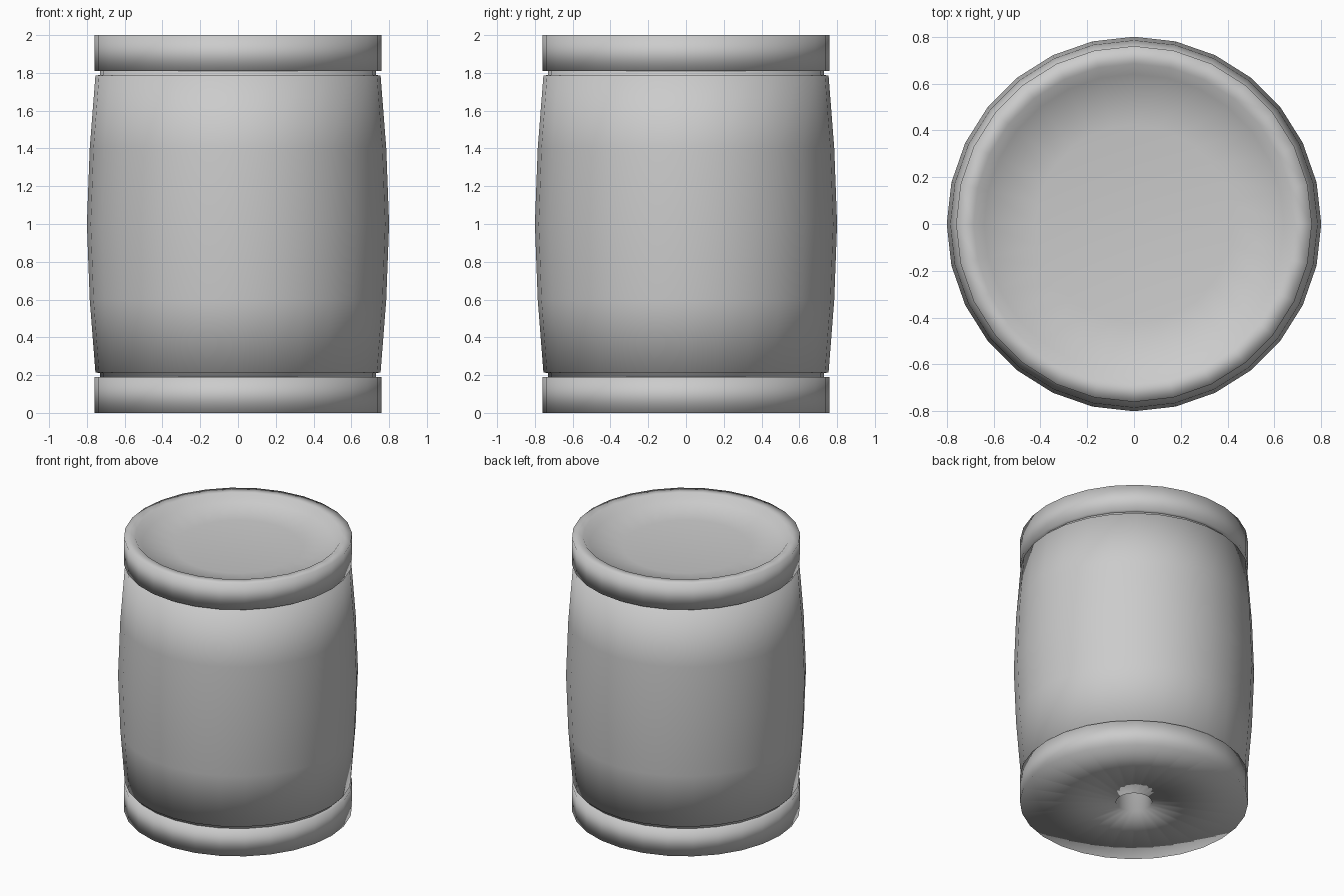
import bpy
import math

SIDES = 28

cube = bpy.data.objects.get("Cube")
if cube:
    bpy.data.objects.remove(cube, do_unlink=True)

grey = bpy.data.materials.new("plain_grey")
grey.use_nodes = True
colour = (0.6, 0.6, 0.6, 1)
grey.diffuse_color = colour
grey.node_tree.nodes["Principled BSDF"].inputs["Base Color"].default_value = colour


def lathe(name, profile):
    """Turn a bottom-to-top (radius, height) profile about z, capping its open ends."""
    verts, faces = [], []
    for r, z in profile:
        for i in range(SIDES):
            a = math.tau * i / SIDES
            verts.append((r * math.cos(a), r * math.sin(a), z))
    for k in range(len(profile) - 1):
        for i in range(SIDES):
            j = (i + 1) % SIDES
            lo, hi = k * SIDES, (k + 1) * SIDES
            faces.append((lo + i, lo + j, hi + j, hi + i))
    last = (len(profile) - 1) * SIDES
    faces.append(tuple(reversed(range(SIDES))))
    faces.append(tuple(range(last, last + SIDES)))
    mesh = bpy.data.meshes.new(name)
    mesh.from_pydata(verts, [], faces)
    mesh.materials.append(grey)
    mesh.shade_smooth()
    obj = bpy.data.objects.new(name, mesh)
    bpy.context.collection.objects.link(obj)
    return obj


# Bulging body with a narrow neck at each end
lower = [(0.73, 0.15), (0.73, 0.21), (0.755, 0.215), (0.785, 0.6)]
upper = [(r, 2 - z) for r, z in reversed(lower)]
lathe("barrel_body", lower + [(0.8, 1)] + upper)

# Bottom band with a flat base and a small central hole
lathe("bottom_band", [(0.12, 0.17), (0.12, 0), (0.76, 0), (0.76, 0.19), (0.7, 0.19)])

# Top band with a flat rim and a shallow dished lid
lathe("top_band", [(0.7, 1.81), (0.76, 1.81), (0.76, 2), (0.685, 2),
                   (0.64, 1.95), (0.42, 1.92)])
